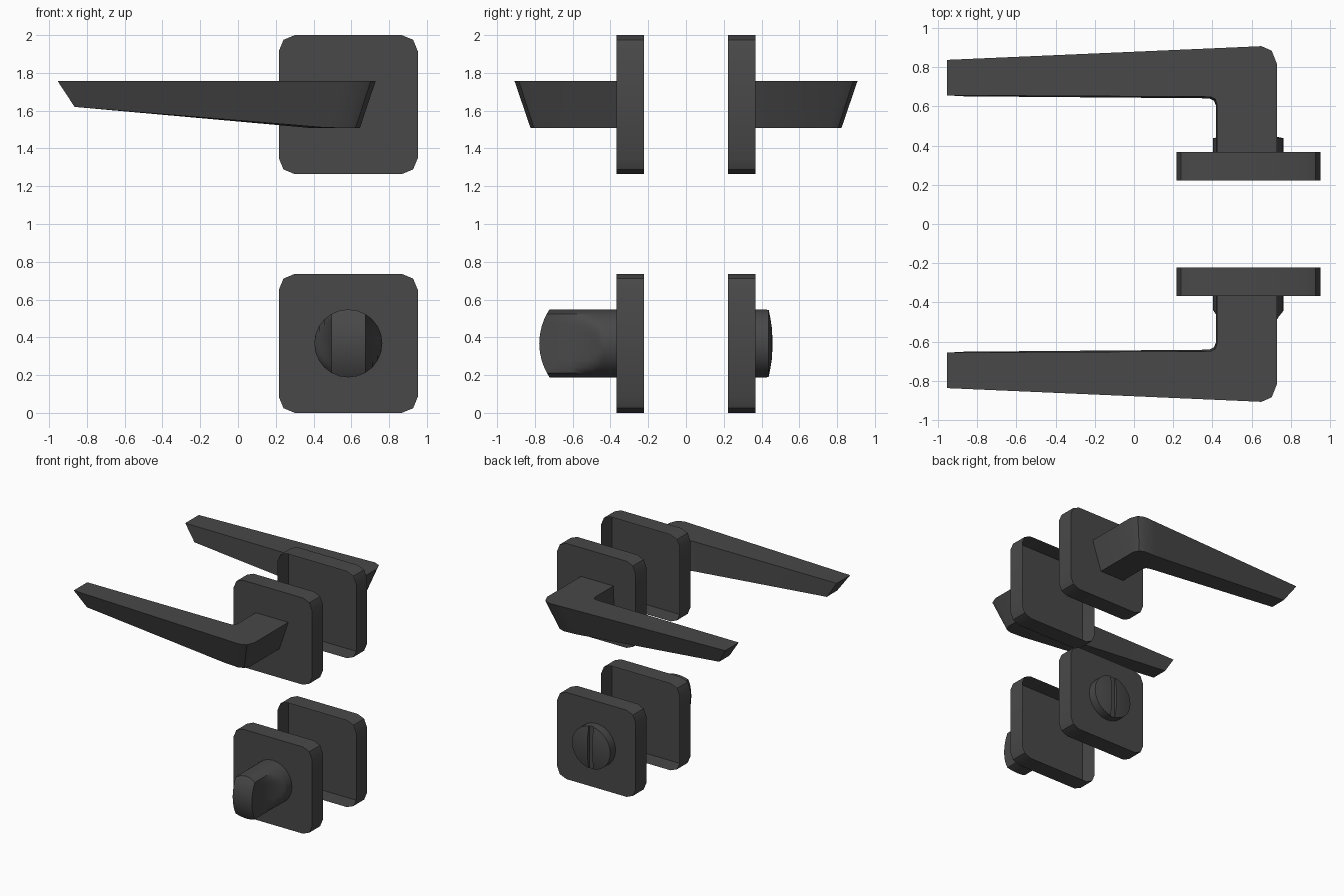
import bpy, bmesh
from math import sin, cos, pi, radians, sqrt

if "Cube" in bpy.data.objects:
    bpy.data.objects.remove(bpy.data.objects["Cube"])

CX, LOW_Z, HIGH_Z, HALF = 0.584, 0.368, 1.632, 0.368
BACK, FACE = 0.223, 0.367          # plate depth, measured from the door middle

dark = bpy.data.materials.new("dark_metal")
dark.diffuse_color = (0.065, 0.065, 0.065, 1)
dark.use_nodes = True
dark.node_tree.nodes["Principled BSDF"].inputs["Base Color"].default_value = dark.diffuse_color


def loft(name, rings, caps=(True, True), angle=30):
    """Skin a row of closed rings with equal point counts."""
    bm = bmesh.new()
    vs = [[bm.verts.new(p) for p in r] for r in rings]
    n = len(rings[0])
    for a, b in zip(vs, vs[1:]):
        for i in range(n):
            j = (i + 1) % n
            bm.faces.new((a[i], a[j], b[j], b[i]))
    if caps[0]:
        bm.faces.new(vs[0])
    if caps[1] == "strips":        # ladder of quads across a curved end
        e = vs[-1]
        for i in range(n // 2):
            q = [e[i], e[i + 1], e[-i - 1], e[-i]]
            bm.faces.new(list(dict.fromkeys(q)))
    elif caps[1]:
        bm.faces.new(vs[-1])
    bmesh.ops.remove_doubles(bm, verts=bm.verts, dist=1e-5)
    bmesh.ops.recalc_face_normals(bm, faces=bm.faces)
    me = bpy.data.meshes.new(name)
    bm.to_mesh(me)
    bm.free()
    me.materials.append(dark)
    ob = bpy.data.objects.new(name, me)
    bpy.context.collection.objects.link(ob)
    bpy.ops.object.select_all(action='DESELECT')
    ob.select_set(True)
    bpy.context.view_layer.objects.active = ob
    bpy.ops.object.shade_smooth_by_angle(angle=radians(angle))
    return ob


# Rounded square plate: an open shell facing outwards
def plate(name, side, cz, r=0.085):
    pts = []
    for k in range(4):
        mx = (HALF - r) * (1 if k in (0, 3) else -1)
        mz = (HALF - r) * (1 if k < 2 else -1)
        for s in range(3):
            a = k * pi / 2 + s * pi / 4
            pts.append((CX + mx + r * cos(a), cz + mz + r * sin(a)))
    loft(name, [[(x, side * y, z) for x, z in pts] for y in (BACK, FACE)], (False, True))


# Lever: four-sided sections from the tip, round the bend, to the plate
# inner xy, outer xy, lower outer xy, lower inner xy, lower z
SECTIONS = [
    (-.955, .657, -.955, .838, -.865, .790, -.865, .652, 1.62),
    (.360, .650, .540, .903, .455, .820, .355, .642, 1.511),
    (.395, .648, .650, .908, .575, .823, .388, .640, 1.508),
    (.415, .637, .703, .885, .622, .805, .408, .630, 1.508),
    (.424, .610, .729, .820, .645, .760, .418, .605, 1.508),
    (.424, FACE, .729, FACE, .645, FACE, .418, FACE, 1.508),
]


def lever(name, side):
    rings = []
    for ix, iy, ox, oy, px, py, qx, qy, z in SECTIONS:
        rings.append([(ix, side * iy, 1.757), (ox, side * oy, 1.757),
                      (px, side * py, z), (qx, side * qy, z)])
    loft(name, rings)


for label, side in (("front", -1), ("back", 1)):
    plate(label + "_handle_plate", side, HIGH_Z)
    plate(label + "_lock_plate", side, LOW_Z)
    lever(label + "_lever", side)

# Thumb turn: a round stem pinched into a flat grip with an arched end
R, STEP, ARCH = 0.18, pi / 12, 0.322


def pinched(y, deg, arched=False):
    w = R * cos(radians(deg))
    ring = []
    for i in range(24):
        x, z = R * cos(i * STEP + pi / 2), R * sin(i * STEP + pi / 2)
        depth = y - (ARCH - sqrt(ARCH ** 2 - z * z) if arched else 0)
        ring.append((CX + max(-w, min(w, x)), -depth, LOW_Z + z))
    return ring


loft("thumb_turn", [pinched(y, d) for y, d in
     ((FACE, 0), (.44, 0), (.45, 15), (.472, 30), (.52, 45), (.61, 60))]
     + [pinched(.777, 60, True)], (True, "strips"), 35)

# Emergency release: shallow domed disc with a slot
disc = loft("release_disc", [[(CX + r * cos(i * STEP), y, LOW_Z + r * sin(i * STEP))
            for i in range(24)] for r, y in
            ((.18, FACE), (.18, .438), (.14, .446), (.09, .454), (.03, .458))])
bpy.ops.mesh.primitive_cube_add(size=1, location=(CX, .48, LOW_Z))
cutter = bpy.context.object
cutter.name = "slot_cutter"
cutter.scale = (.045, .10, .40)
cutter.hide_render = True
bpy.context.view_layer.objects.active = disc
mod = disc.modifiers.new("slot", 'BOOLEAN')
mod.operation, mod.solver, mod.object = 'DIFFERENCE', 'EXACT', cutter
bpy.context.view_layer.update()
# Slot must be cut before the edge-split shading is evaluated
with bpy.context.temp_override(object=disc, active_object=disc):
    bpy.ops.object.modifier_apply(modifier=mod.name)
bpy.data.objects.remove(cutter)
